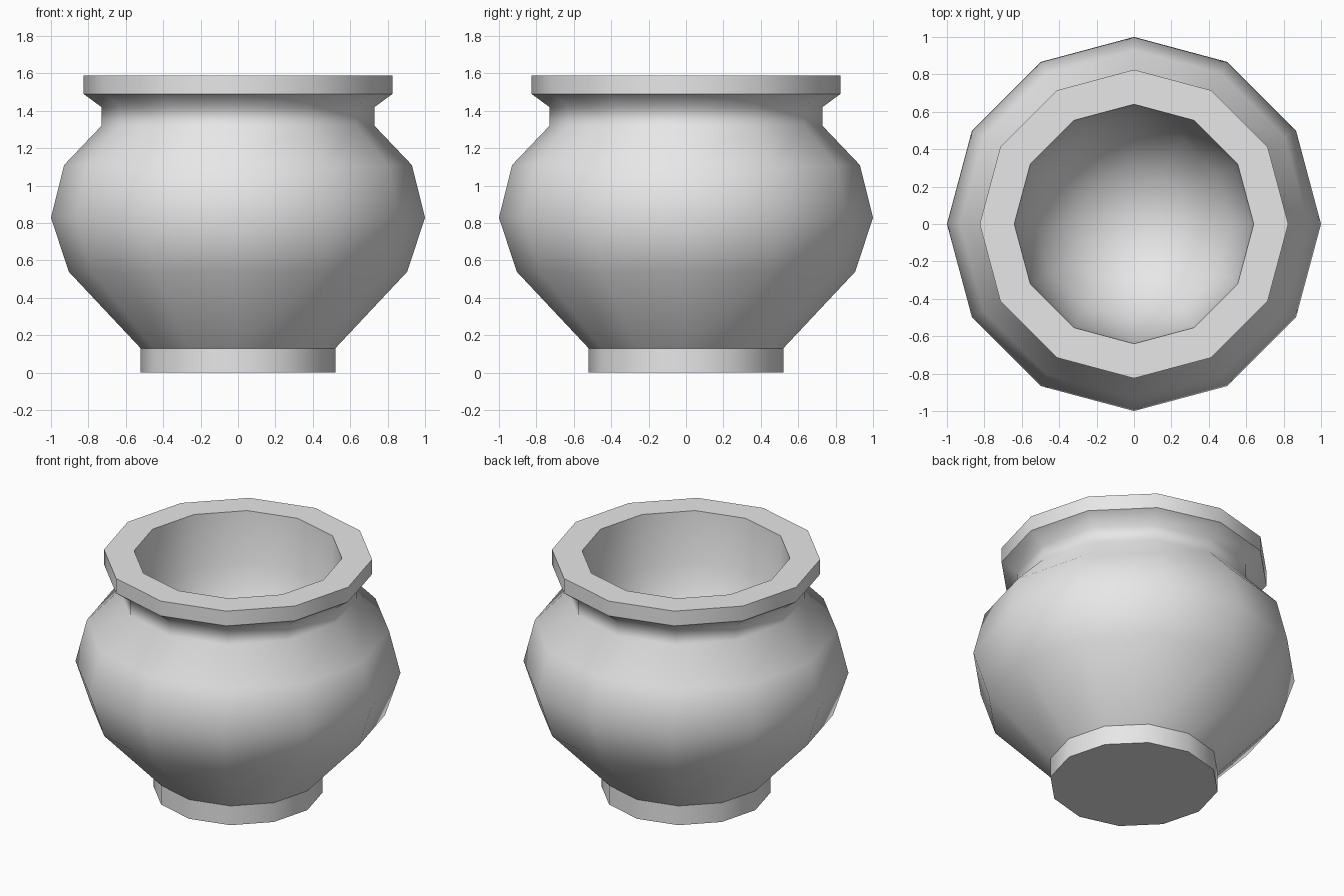
import bpy
import bmesh
from math import tau

cube = bpy.data.objects.get("Cube")
if cube:
    bpy.data.objects.remove(cube, do_unlink=True)

SIDES = 12

# Half profiles as (radius, height)
foot = [(0, 0), (0.52, 0), (0.52, 0.13)]
belly = [(0.905, 0.54), (1.0, 0.83), (0.93, 1.11)]
neck = [(0.73, 1.32), (0.73, 1.42)]
rim = [(0.825, 1.49), (0.825, 1.59), (0.64, 1.59)]
hollow = [(0.62, 1.25), (0.52, 0.95), (0.30, 0.72), (0, 0.65)]
crease_heights = (0, 0.13, 1.49, 1.59)

clay = bpy.data.materials.new("plain_grey")
clay.use_nodes = True
clay.diffuse_color = (0.8, 0.8, 0.8, 1)
clay.node_tree.nodes["Principled BSDF"].inputs["Base Color"].default_value = clay.diffuse_color


def lathe(name, profile, creases, material):
    """Spin a half profile around z, smooth except at the crease rings."""
    bm = bmesh.new()
    verts = [bm.verts.new((r, 0, z)) for r, z in profile]
    edges = [bm.edges.new(pair) for pair in zip(verts, verts[1:])]
    bmesh.ops.spin(bm, geom=verts + edges, cent=(0, 0, 0), axis=(0, 0, 1),
                   angle=tau, steps=SIDES, use_duplicate=False)
    bmesh.ops.remove_doubles(bm, verts=bm.verts, dist=0.001)
    bmesh.ops.recalc_face_normals(bm, faces=bm.faces)
    for face in bm.faces:
        face.smooth = True
    for edge in bm.edges:
        heights = [v.co.z for v in edge.verts]
        edge.smooth = not any(all(abs(h - c) < 0.001 for h in heights) for c in creases)
    mesh = bpy.data.meshes.new(name)
    bm.to_mesh(mesh)
    bm.free()
    mesh.materials.append(material)
    obj = bpy.data.objects.new(name, mesh)
    bpy.context.collection.objects.link(obj)
    return obj


# Footed pot with a flared rim and a rounded hollow
lathe("pot", foot + belly + neck + rim + hollow, crease_heights, clay)
